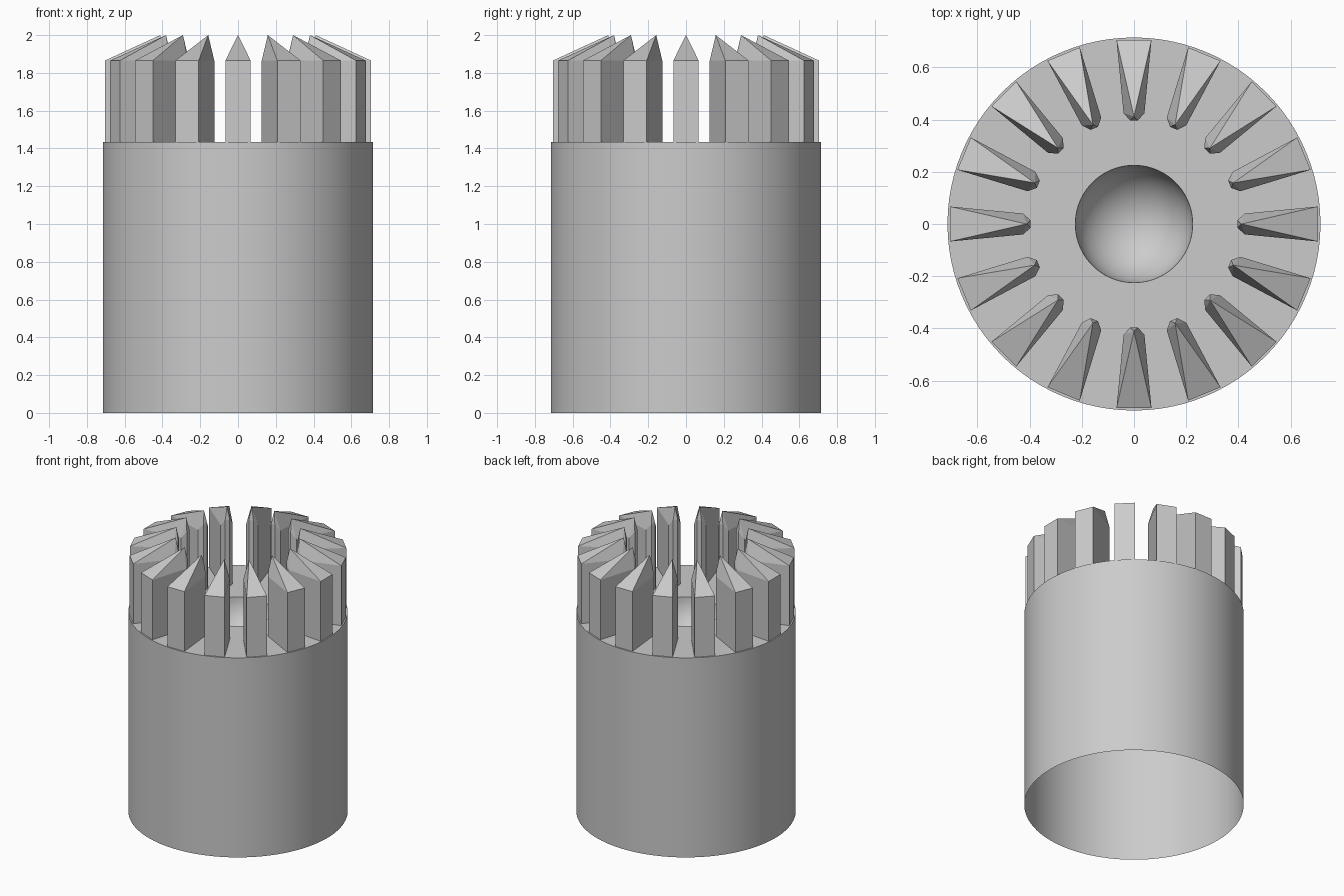
import bpy, bmesh
from math import cos, sin, pi

if "Cube" in bpy.data.objects:
    bpy.data.objects.remove(bpy.data.objects["Cube"])

R, H = 0.715, 1.435      # body radius and height
BOWL = 0.225             # central socket radius
SEG = 96


def finish(bm, name):
    mesh = bpy.data.meshes.new(name)
    bm.to_mesh(mesh)
    bm.free()
    ob = bpy.data.objects.new(name, mesh)
    bpy.context.collection.objects.link(ob)
    return ob


# Body: lathed open-bottom shell with a round socket in the top
profile = [(R, 0), (R, H), (BOWL, H)]
profile += [(BOWL * cos(a), H - BOWL * sin(a))
            for a in (i * pi / 2 / 12 for i in range(1, 12))]
bm = bmesh.new()
rings = [[bm.verts.new((r * cos(2 * pi * k / SEG), r * sin(2 * pi * k / SEG), z))
          for k in range(SEG)] for r, z in profile]
for a, b in zip(rings, rings[1:]):
    for k in range(SEG):
        n = (k + 1) % SEG
        bm.faces.new((a[k], a[n], b[n], b[k]))
pole = bm.verts.new((0, 0, H - BOWL))
for k in range(SEG):
    bm.faces.new((rings[-1][k], rings[-1][(k + 1) % SEG], pole))
body = finish(bm, "body")
bpy.context.view_layer.objects.active = body
body.select_set(True)
bpy.ops.object.shade_smooth_by_angle(angle=0.6)

# Teeth: tapered posts with a ridge rising to an inner peak
foot = [(0.705, -0.067), (0.705, 0.067), (0.425, 0.04), (0.397, 0.015),
        (0.397, -0.015), (0.425, -0.04)]
tops = [1.865, 1.865, 1.865, 1.91, 1.91, 1.865]
bm = bmesh.new()
for i in range(16):
    c, s = cos(2 * pi * i / 16), sin(2 * pi * i / 16)

    def vert(x, y, z):
        return bm.verts.new((x * c - y * s, x * s + y * c, z))

    low = [vert(x, y, H) for x, y in foot]
    top = [vert(x, y, z) for (x, y), z in zip(foot, tops)]
    peak = vert(0.412, 0, 2.0)
    for k in range(6):
        n = (k + 1) % 6
        bm.faces.new((low[k], low[n], top[n], top[k]))
        bm.faces.new((top[k], top[n], peak))
finish(bm, "crown_teeth")
